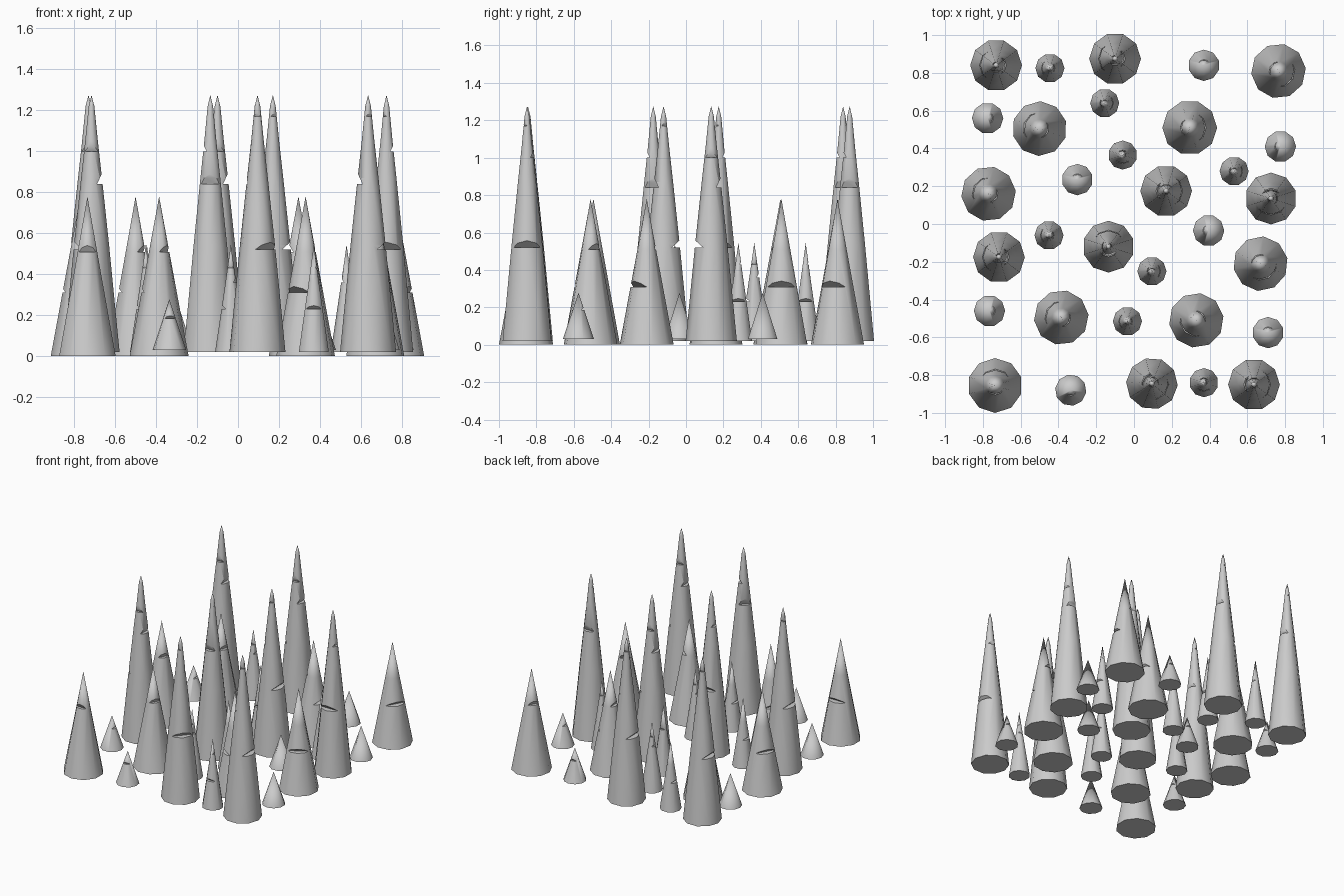
import bpy, bmesh
from math import radians, sin, cos, pi

if "Cube" in bpy.data.objects:
    bpy.data.objects.remove(bpy.data.objects["Cube"])

SIDES = 10


def mesh_object(name, verts, faces):
    me = bpy.data.meshes.new(name)
    me.from_pydata(verts, [], faces)
    bm = bmesh.new()
    bm.from_mesh(me)
    bmesh.ops.recalc_face_normals(bm, faces=bm.faces)
    bm.to_mesh(me)
    bm.free()
    ob = bpy.data.objects.new(name, me)
    bpy.context.collection.objects.link(ob)
    return ob


def spire(name, profile):
    # lathe of (radius, z) rings closed by a tip
    *rings, (_, tip) = profile
    v = [(r * cos(2 * pi * i / SIDES), r * sin(2 * pi * i / SIDES), z)
         for r, z in rings for i in range(SIDES)] + [(0, 0, tip)]
    f = [tuple(reversed(range(SIDES)))]
    for k in range(len(rings)):
        for i in range(SIDES):
            a, b = k * SIDES + i, k * SIDES + (i + 1) % SIDES
            f.append((a, b, b + SIDES, a + SIDES) if k < len(rings) - 1
                     else (a, b, len(v) - 1))
    return mesh_object(name, v, f)


def wedge(z, depth, radius, rise, angle):
    # flat floor, ceiling rising outwards
    far = radius * 2
    top = z + rise * (far - depth) / (radius - depth)
    sec = [(depth, z), (far, z), (far, top)]
    v = [(x, y, h) for y in (-.3, .3) for x, h in sec]
    ob = mesh_object("notch_cutter", v, [(0, 1, 2), (3, 5, 4), (0, 3, 4, 1),
                                         (1, 4, 5, 2), (2, 5, 3, 0)])
    ob.rotation_euler.z = radians(angle)
    ob.hide_render = True
    return ob


def template(name, profile, notches):
    ob = spire(name, profile)
    cutters = []
    for z, radius, rise, angle in notches:
        c = wedge(z, radius * .5, radius, rise, angle)
        cutters.append(c)
        m = ob.modifiers.new("notch", 'BOOLEAN')
        m.operation, m.solver, m.object = 'DIFFERENCE', 'EXACT', c
    bpy.context.view_layer.update()
    dg = bpy.context.evaluated_depsgraph_get()
    me = bpy.data.meshes.new_from_object(ob.evaluated_get(dg))
    for o in cutters + [ob]:
        bpy.data.objects.remove(o)
    return me


# Four spire kinds: profile, then notches (z, radius, rise, angle)
KINDS = {
    "tall_spire": (
        [(.137, .02), (.086, .54), (.051, .87), (.031, 1.05), (.014, 1.22), (0, 1.275)],
        [(.52, .088, .04, 0), (.84, .054, .06, 180), (1.0, .036, .035, 90), (1.17, .019, .02, -60)]),
    "wide_spire": (
        [(.145, .0), (.05, .51), (0, .78)],
        [(.51, .05, .04, 0), (.31, .087, .035, 180)]),
    "slim_spire": (
        [(.077, .02), (.025, .37), (0, .545)],
        [(.23, .046, .02, 180), (.36, .026, .025, 0), (.43, .016, .015, -90)]),
    "short_spire": (
        [(.083, .03), (0, .278)],
        [(.185, .03, .015, 0)]),
}

# Placement: x, y, turn in degrees
PLACES = {
    "tall_spire": [(-.73, .84, 180), (-.10, .875, 180), (.17, .175, 0), (.725, .135, -90),
                   (-.715, -.175, 180), (-.135, -.12, 90), (.095, -.845, -40), (.635, -.85, 0)],
    "wide_spire": [(.765, .81, 150), (-.50, .505, -20), (.295, .51, 180), (-.77, .16, -30),
                   (.67, -.21, 120), (-.385, -.495, -30), (.33, -.51, 45), (-.735, -.855, -90)],
    "slim_spire": [(-.445, .825, 0), (-.155, .64, 180), (-.06, .365, 90), (.53, .28, 180),
                   (-.45, -.06, 0), (.095, -.25, 180), (-.035, -.515, 0), (.37, -.84, 90)],
    "short_spire": [(.37, .84, 90), (-.775, .56, 0), (.775, .41, 180), (-.30, .235, 90),
                    (.395, -.035, 180), (-.765, -.46, 0), (.71, -.575, 90), (-.335, -.88, -80)],
}

bpy.ops.object.select_all(action='DESELECT')
for kind, (profile, notches) in KINDS.items():
    me = template(kind, profile, notches)
    for n, (x, y, turn) in enumerate(PLACES[kind]):
        ob = bpy.data.objects.new(f"{kind}_{n + 1}", me.copy())
        ob.location = (x, y, 0)
        ob.rotation_euler.z = radians(turn)
        bpy.context.collection.objects.link(ob)
        ob.select_set(True)
        bpy.context.view_layer.objects.active = ob

bpy.ops.object.shade_smooth_by_angle(angle=radians(40))
